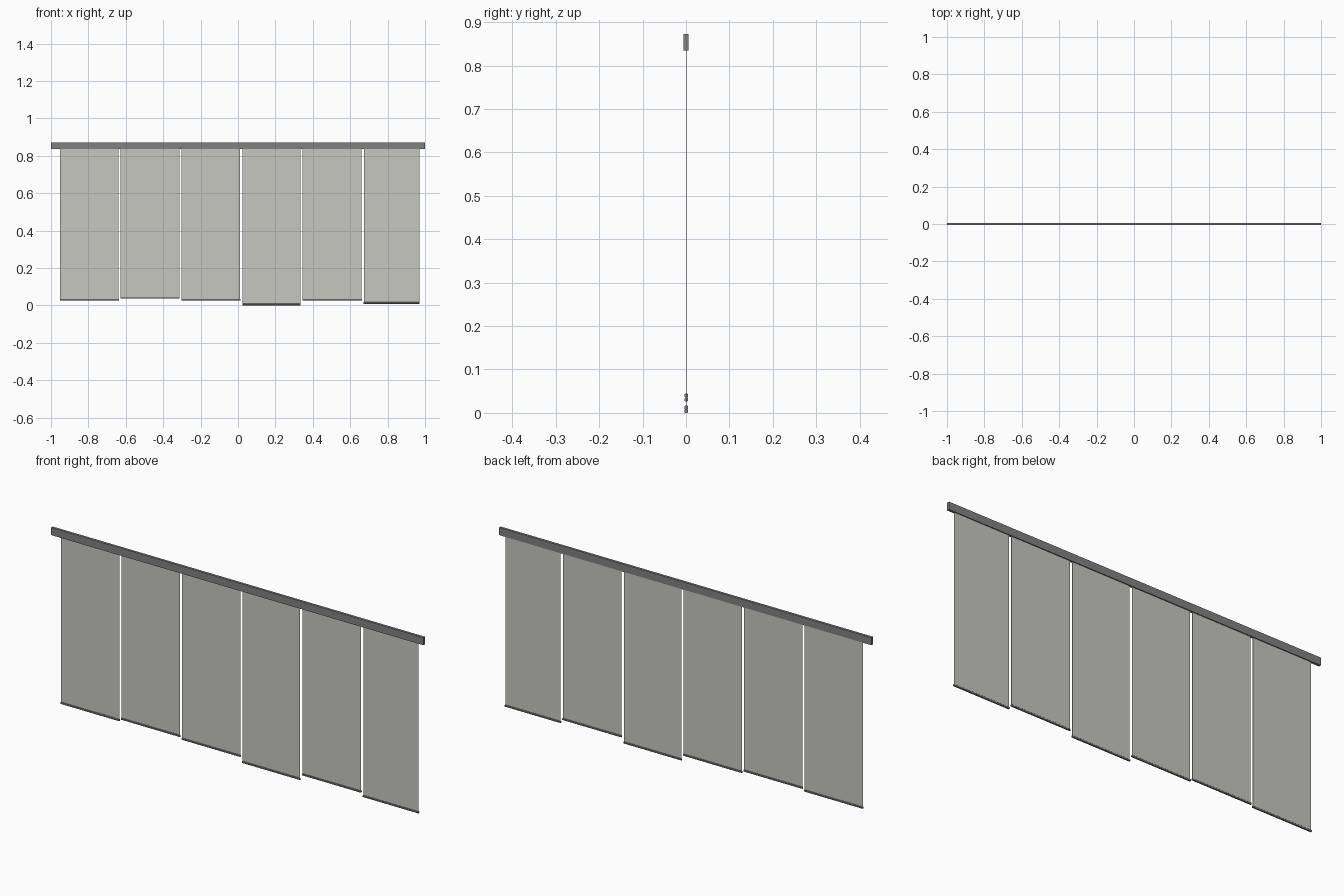
import bpy
import bmesh

if "Cube" in bpy.data.objects:
    bpy.data.objects.remove(bpy.data.objects["Cube"])


def material(name, rgb):
    m = bpy.data.materials.new(name)
    m.diffuse_color = (*rgb, 1.0)
    m.use_nodes = True
    m.node_tree.nodes["Principled BSDF"].inputs["Base Color"].default_value = m.diffuse_color
    return m


FABRIC = material("pale grey fabric", (0.57, 0.57, 0.53))
METAL = material("dark grey metal", (0.22, 0.22, 0.22))


def box(name, x, y, z, mat, bevel=0.0):
    """Axis-aligned box from (min, max) ranges."""
    bm = bmesh.new()
    bmesh.ops.create_cube(bm, size=1.0)
    for v in bm.verts:
        v.co = [r[0] if c < 0 else r[1] for c, r in zip(v.co, (x, y, z))]
    if bevel:
        # chamfer only the long edges running along x
        edges = [e for e in bm.edges
                 if abs(e.verts[0].co.x - e.verts[1].co.x) > 1e-4]
        bmesh.ops.bevel(bm, geom=edges, offset=bevel, segments=1, affect='EDGES')
    me = bpy.data.meshes.new(name)
    bm.to_mesh(me)
    bm.free()
    me.materials.append(mat)
    ob = bpy.data.objects.new(name, me)
    bpy.context.collection.objects.link(ob)
    return ob


# Head rail
box("head_rail", (-1.0, 1.0), (-0.006, 0.006), (0.835, 0.872), METAL)

# Hanging panels: left edge, right edge, bottom height of the weight bar
panels = [
    (-0.952, -0.638, 0.026),
    (-0.627, -0.313, 0.036),
    (-0.301, 0.012, 0.026),
    (0.024, 0.333, 0.0),
    (0.346, 0.661, 0.026),
    (0.673, 0.970, 0.008),
]
for i, (x0, x1, z0) in enumerate(panels, 1):
    # Thin fabric panel running up into the rail
    box(f"panel_{i}", (x0, x1), (0.0003, 0.0013), (z0 + 0.004, 0.84), FABRIC)
    # Weight bar along the lower edge
    box(f"weight_bar_{i}", (x0 - 0.001, x1 + 0.001), (-0.003, 0.0045),
        (z0, z0 + 0.009), METAL, bevel=0.0015)
